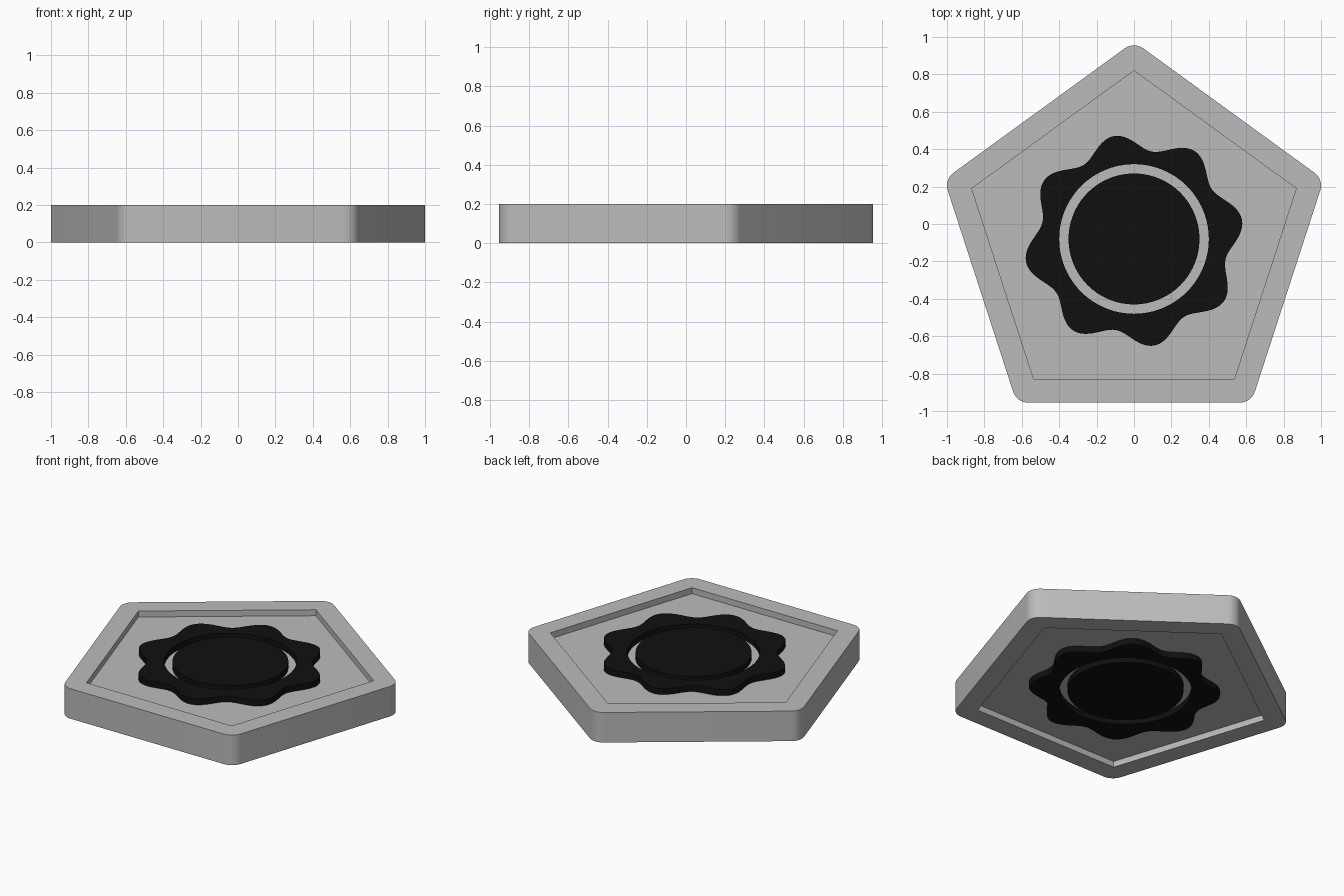
import bpy
from math import sin, cos, pi, radians

cube = bpy.data.objects.get("Cube")
if cube:
    bpy.data.objects.remove(cube, do_unlink=True)

HEIGHT = 0.2        # overall thickness
RECESS = 0.04       # pocket depth on each face
PENT_Y = -0.092     # pentagon centre
RING_Y = -0.08      # badge centre


def make_material(name, value):
    mat = bpy.data.materials.new(name)
    mat.use_nodes = True
    colour = (value, value, value, 1)
    mat.diffuse_color = colour
    mat.node_tree.nodes["Principled BSDF"].inputs["Base Color"].default_value = colour
    return mat


grey = make_material("light grey", 0.5)
black = make_material("black", 0.005)


def circle(radius, count=96):
    return [(radius * cos(2 * pi * i / count), RING_Y + radius * sin(2 * pi * i / count))
            for i in range(count)]


def pentagon(radius, fillet=0.0, steps=8):
    """Pentagon with one corner to the back and optionally rounded corners."""
    points = []
    for k in range(5):
        a = pi / 2 + k * 2 * pi / 5
        d = radius - fillet / cos(pi / 5)
        if not fillet:
            points.append((d * cos(a), PENT_Y + d * sin(a)))
            continue
        for i in range(steps + 1):
            b = a + (i / steps - 0.5) * 2 * pi / 5
            points.append((d * cos(a) + fillet * cos(b),
                           PENT_Y + d * sin(a) + fillet * sin(b)))
    return points


def wavy_outline(count=240):
    """Eight soft lobes, slightly flattened front to back."""
    points = []
    for i in range(count):
        a = 2 * pi * i / count
        t = a - radians(11)
        r = 0.536 + 0.043 * cos(8 * t) + 0.009 * cos(2 * t)
        points.append((r * cos(a), PENT_Y + 0.002 + r * sin(a)))
    return points


def extrude_outlines(name, outlines, low, high, mat):
    """Filled outline, with further outlines as holes, extruded from low to high."""
    curve = bpy.data.curves.new(name, 'CURVE')
    curve.dimensions = '2D'
    curve.fill_mode = 'BOTH'
    curve.extrude = (high - low) / 2
    for outline in outlines:
        spline = curve.splines.new('POLY')
        spline.points.add(len(outline) - 1)
        for point, (x, y) in zip(spline.points, outline):
            point.co = (x, y, 0, 1)
        spline.use_cyclic_u = True
    curve.materials.append(mat)
    obj = bpy.data.objects.new(name, curve)
    obj.location.z = (low + high) / 2
    bpy.context.collection.objects.link(obj)
    bpy.ops.object.select_all(action='DESELECT')
    obj.select_set(True)
    bpy.context.view_layer.objects.active = obj
    bpy.ops.object.convert(target='MESH')
    # Weld caps to walls and face everything outward
    bpy.ops.object.mode_set(mode='EDIT')
    bpy.ops.mesh.select_all(action='SELECT')
    bpy.ops.mesh.remove_doubles(threshold=0.0001)
    bpy.ops.mesh.normals_make_consistent(inside=False)
    bpy.ops.object.mode_set(mode='OBJECT')
    bpy.ops.object.shade_smooth_by_angle(angle=radians(30))
    return bpy.context.object


# Rim and the recessed panel inside it
extrude_outlines("pentagon_rim", [pentagon(1.067, 0.085), pentagon(0.912)], 0, HEIGHT, grey)
extrude_outlines("recessed_panel", [pentagon(0.93)], RECESS, HEIGHT - RECESS, grey)

# Raised badge on both faces: wavy ring around a disc, set slightly into the panel
for side, low in (("top", HEIGHT - RECESS - 0.01), ("bottom", 0)):
    high = low + RECESS + 0.01
    extrude_outlines(side + "_wavy_ring", [wavy_outline(), circle(0.4)], low, high, black)
    extrude_outlines(side + "_disc", [circle(0.35)], low, high, black)
